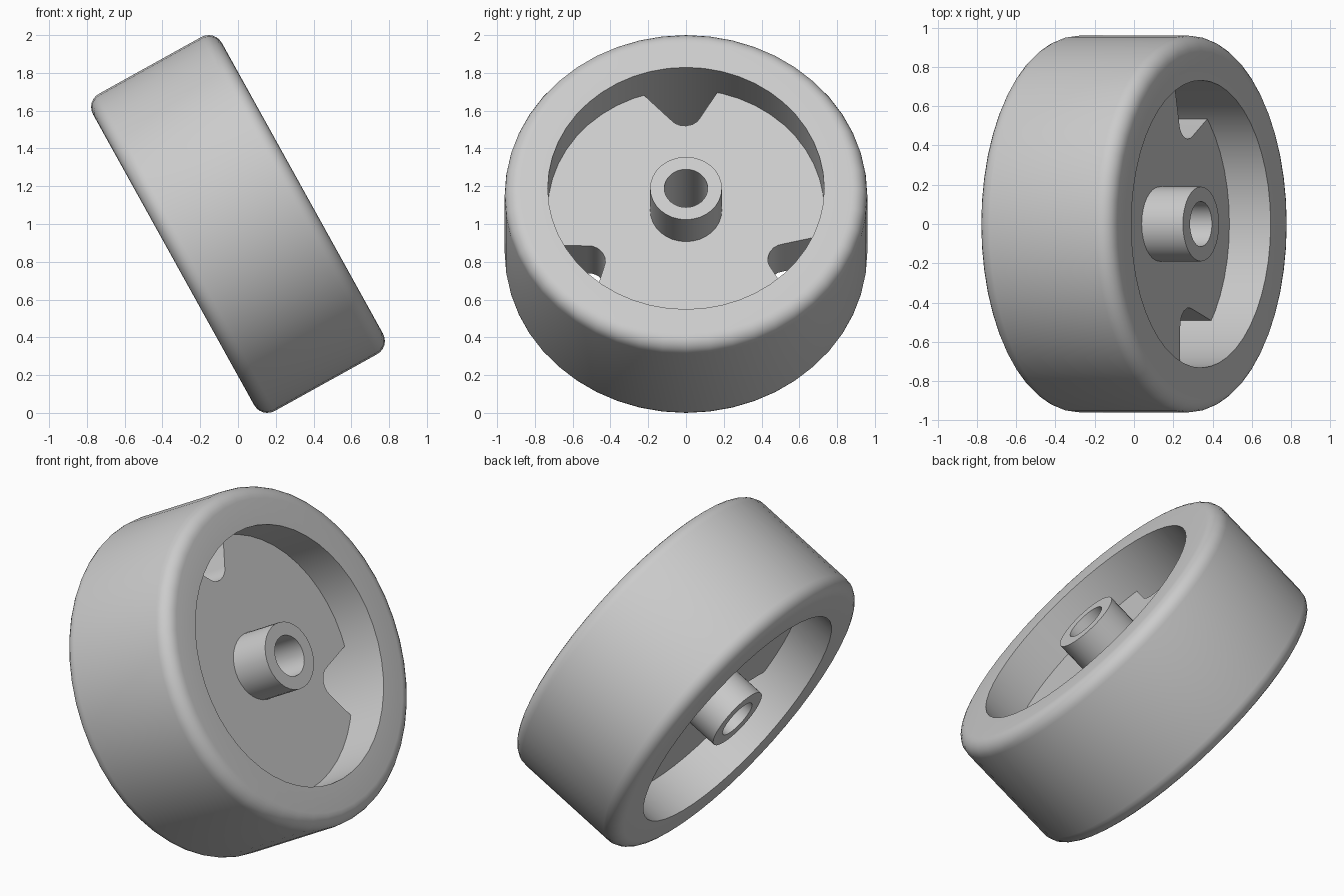
import bpy, bmesh
from math import sin, cos, pi, radians, hypot, atan2
from mathutils import Matrix

cube = bpy.data.objects.get("Cube")
if cube:
    bpy.data.objects.remove(cube, do_unlink=True)

grey = bpy.data.materials.new("plain_grey")
grey.use_nodes = True
grey.diffuse_color = (0.6, 0.6, 0.6, 1)
grey.node_tree.nodes["Principled BSDF"].inputs["Base Color"].default_value = (0.6, 0.6, 0.6, 1)

# Wheel axis is local x, tipped up from the ground
TILT = Matrix.Translation((0, 0, 1)) @ Matrix.Rotation(-radians(29), 4, "Y")
HALF = 0.39        # half width of rim and hub
WEB = 0.15         # half thickness of the web
HOLE = 0.732       # inner radius of the rim


def ring(name, sections):
    """Join (angle, [(axial, radius), ...]) sections into a closed ring."""
    bm = bmesh.new()
    rows = [[bm.verts.new((x, r * cos(a), r * sin(a))) for x, r in profile]
            for a, profile in sections]
    for i, row in enumerate(rows):
        last = rows[i - 1]
        for j in range(len(row)):
            bm.faces.new((last[j - 1], last[j], row[j], row[j - 1]))
    bmesh.ops.recalc_face_normals(bm, faces=bm.faces)
    mesh = bpy.data.meshes.new(name)
    bm.to_mesh(mesh)
    bm.free()
    mesh.materials.append(grey)
    obj = bpy.data.objects.new(name, mesh)
    bpy.context.collection.objects.link(obj)
    obj.matrix_world = TILT
    bpy.ops.object.select_all(action="DESELECT")
    obj.select_set(True)
    bpy.context.view_layer.objects.active = obj
    bpy.ops.object.shade_smooth_by_angle(angle=radians(38))
    return obj


def lathe(name, profile, steps):
    return ring(name, [(2 * pi * i / steps, profile) for i in range(steps)])


# Rim: rounded outer shoulders, sharp inner edges
R, FILLET, CUTS = 0.96, 0.08, 6
shoulder = [(HALF - FILLET + FILLET * cos(pi / 2 * k / CUTS),
             R - FILLET + FILLET * sin(pi / 2 * k / CUTS)) for k in range(CUTS + 1)]
rim_profile = ([(HALF, HOLE)] + shoulder
               + [(-x, r) for x, r in reversed(shoulder)] + [(-HALF, HOLE)])
lathe("rim", rim_profile, 48)

# Hub: tube reaching both rim planes
lathe("hub", [(HALF, 0.115), (HALF, 0.19), (-HALF, 0.19), (-HALF, 0.115)], 32)

# Web: thick disc with three rounded notches at its edge
notch = [(0.175, 0.73), (0.075, 0.56), (0.06, 0.538), (0.035, 0.52), (0, 0.511),
         (-0.035, 0.515), (-0.06, 0.528), (-0.085, 0.552), (-0.24, 0.715)]
third = [(atan2(z, y), hypot(y, z)) for y, z in notch]
start, end = third[-1][0], third[0][0] + 2 * pi / 3
third += [(start + (end - start) * k / 14, 0.75) for k in range(1, 14)]
outline = [(a + turn * 2 * pi / 3, r) for turn in range(3) for a, r in third]
ring("web", [(a, [(WEB, 0.15), (WEB, r), (-WEB, r), (-WEB, 0.15)]) for a, r in outline])
